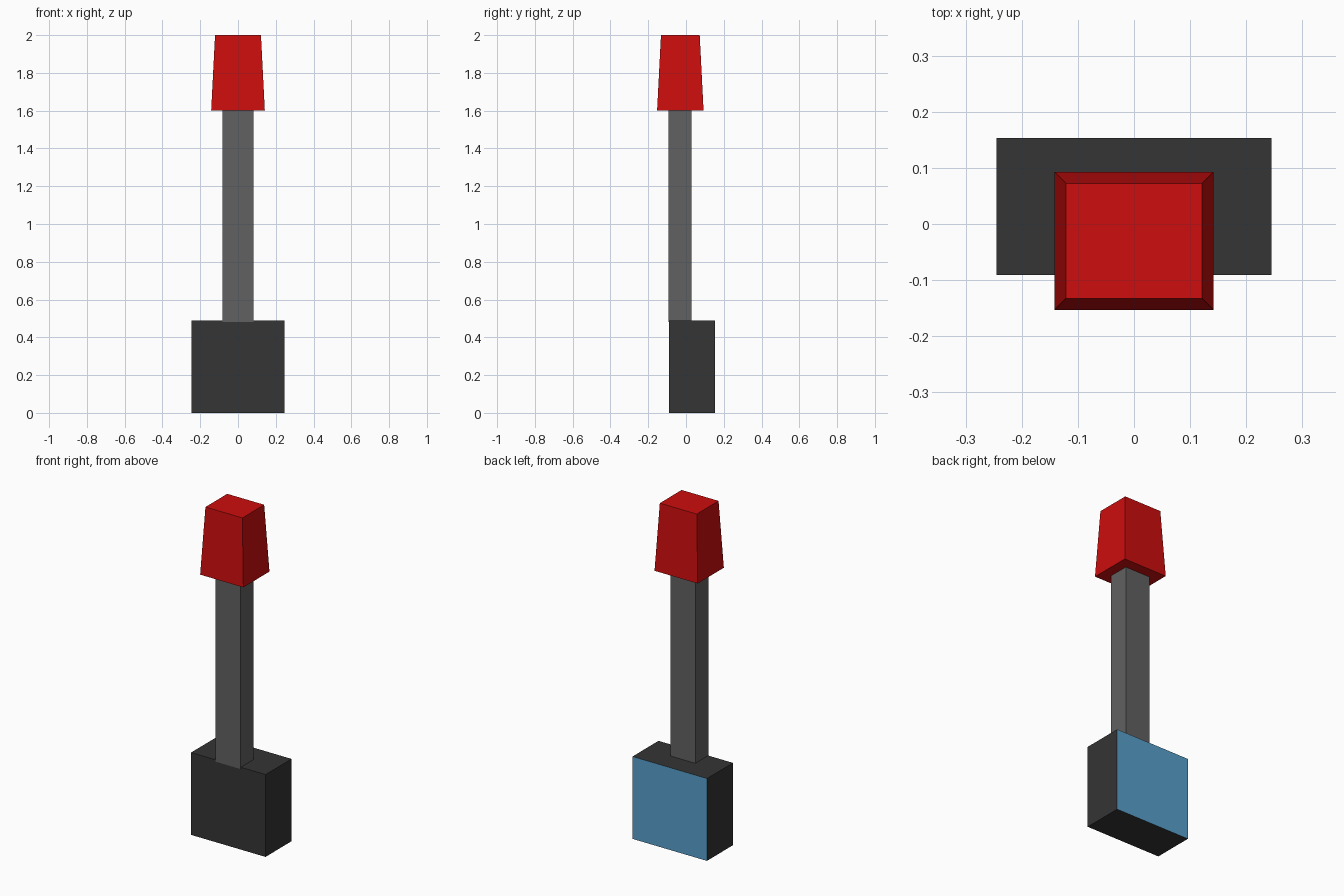
import bpy
import bmesh

if "Cube" in bpy.data.objects:
    bpy.data.objects.remove(bpy.data.objects["Cube"])


def material(name, rgb):
    m = bpy.data.materials.new(name)
    m.diffuse_color = (*rgb, 1.0)
    m.use_nodes = True
    m.node_tree.nodes["Principled BSDF"].inputs["Base Color"].default_value = m.diffuse_color
    return m


dark = material("dark_grey", (0.035, 0.035, 0.035))
grey = material("mid_grey", (0.12, 0.12, 0.12))
red = material("red", (0.61, 0.004, 0.004))
blue = material("blue", (0.098, 0.35, 0.60))


def block(name, half_x, y0, y1, z0, z1, mats, inset=0.0):
    """Box spanning the given ranges, its top drawn in by inset on every side."""
    bm = bmesh.new()
    bmesh.ops.create_cube(bm, size=2.0)
    for v in bm.verts:
        top = v.co.z > 0
        d = inset if top else 0.0
        v.co = ((half_x - d) * (1 if v.co.x > 0 else -1),
                y1 - d if v.co.y > 0 else y0 + d,
                z1 if top else z0)
    bm.normal_update()
    if len(mats) > 1:  # second colour goes on the back face
        for f in bm.faces:
            f.material_index = 1 if f.normal.y > 0.9 else 0
    mesh = bpy.data.meshes.new(name)
    bm.to_mesh(mesh)
    bm.free()
    for m in mats:
        mesh.materials.append(m)
    obj = bpy.data.objects.new(name, mesh)
    bpy.context.collection.objects.link(obj)
    return obj


# Head with a blue panel across its back
block("head", 0.245, -0.091, 0.153, 0.0, 0.49, [dark, blue])
# Square shaft, sunk slightly into the head and proud of its front
block("shaft", 0.082, -0.093, 0.03, 0.48, 1.605, [grey])
# Tapered grip on top
block("grip", 0.142, -0.153, 0.093, 1.6, 2.0, [red], inset=0.0205)
